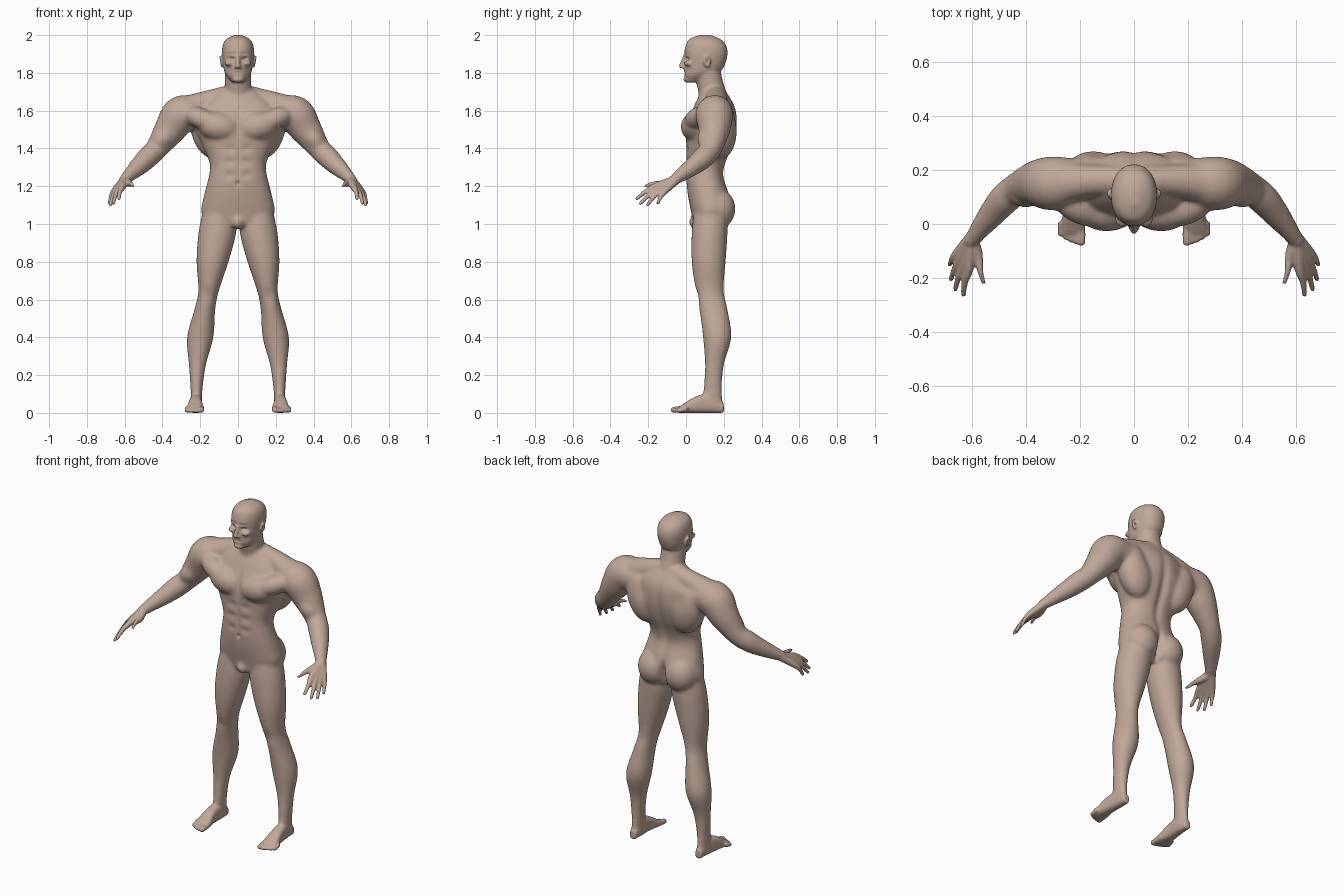
import bpy, bmesh, math
from mathutils import Vector, Matrix, Euler

if "Cube" in bpy.data.objects:
    bpy.data.objects.remove(bpy.data.objects["Cube"], do_unlink=True)

bm = bmesh.new()
SIDES = 40


def spline(stations, steps=6):
    """Catmull-Rom interpolation through rows of numbers."""
    last = len(stations) - 1
    for i in range(last):
        before, start, end, after = (stations[min(max(i + k, 0), last)] for k in range(-1, 3))
        for step in range(steps):
            t = step / steps
            row = []
            for p, q, r, s in zip(before, start, end, after):
                bend = 2 * p - 5 * q + 4 * r - s + t * (3 * (q - r) + s - p)
                row.append(q + t / 2 * (r - p + t * bend))
            yield row
    yield list(stations[last])


def skin_rings(rings, power=2):
    """Closed surface over rings given as centre, half axis, half axis."""
    loops = []
    for centre, across, along in rings:
        loop = []
        for k in range(SIDES):
            angle = math.tau * k / SIDES
            c, s = math.cos(angle), math.sin(angle)
            c = math.copysign(abs(c) ** (2 / power), c)
            s = math.copysign(abs(s) ** (2 / power), s)
            loop.append(bm.verts.new(centre + across * c + along * s))
        loops.append(loop)
    for lower, upper in zip(loops, loops[1:]):
        for k in range(SIDES):
            following = (k + 1) % SIDES
            bm.faces.new((lower[k], lower[following], upper[following], upper[k]))
    bm.faces.new(loops[0][::-1])
    bm.faces.new(loops[-1])


def blob(location, size, tilt=0, turn=0):
    """Ellipsoid, tilted about y and turned about z in degrees."""
    rotation = Euler((0, math.radians(tilt), math.radians(turn)))
    bmesh.ops.create_uvsphere(bm, u_segments=28, v_segments=18, radius=1,
                              matrix=Matrix.LocRotScale(Vector(location), rotation, Vector(size)))


def stack(stations, power=2):
    """Level sections. Rows: height, left x, right x, front y, back y."""
    rings = []
    for z, left, right, front, back in spline(stations):
        centre = Vector((left + right, front + back, 2 * z)) / 2
        rings.append((centre, Vector(((right - left) / 2, 0, 0)), Vector((0, (back - front) / 2, 0))))
    skin_rings(rings, power)


def centred_stack(stations, power):
    """Rows: height, half width, front y, back y."""
    stack([(z, -half, half, front, back) for z, half, front, back in stations], power)


def limb(stations):
    """Round tube with rounded ends. Rows: x, y, z, radius."""
    rows = list(spline(stations))
    points = [Vector(row[:3]) for row in rows]
    radii = [row[3] for row in rows]
    span = points[-1] - points[0]
    reference = Vector((0, 0, 0))
    reference[min(range(3), key=lambda axis: abs(span[axis]))] = 1
    rings = []
    for i, (point, radius) in enumerate(zip(points, radii)):
        tangent = (points[min(i + 1, len(points) - 1)] - points[max(i - 1, 0)]).normalized()
        across = tangent.cross(reference).normalized()
        rings.append((point, across * radius, tangent.cross(across) * radius))
    skin_rings(rings)
    for end in (0, -1):
        blob(points[end], [radii[end]] * 3)


def finger(root, knuckle, tip, thickness):
    """Runs from the wrist through the palm and bends at a raised middle joint."""
    joint = knuckle.lerp(tip, .55) + Vector((.004, 0, .006))
    widths = (.024, thickness * 1.5, thickness, thickness * .8)
    limb([(*point, width) for point, width in zip((root, knuckle, joint, tip), widths)])


# Leg
stack([(1.05, .01, .19, .04, .22), (.95, .01, .21, .03, .22), (.8, .05, .22, .03, .21),
       (.65, .1, .21, .05, .2), (.55, .12, .23, .07, .22), (.4, .13, .27, .09, .24),
       (.25, .17, .26, .1, .2), (.1, .19, .25, .09, .19), (.03, .19, .25, .08, .2)])

# Foot from heel to ball, then toes
rings = []
for y, inner, outer, top in spline([(.2, .2, .24, .05), (.14, .19, .25, .1), (.06, .19, .26, .09),
                                    (-.01, .18, .27, .05), (-.04, .18, .27, .03)]):
    centre = Vector(((inner + outer) / 2, y, top / 2))
    rings.append((centre, Vector(((outer - inner) / 2, 0, 0)), Vector((0, 0, top / 2))))
skin_rings(rings, 2.6)
for i in range(5):
    radius = .012 if i else .016
    x = .195 + .019 * i
    tip = -.066 + .002 * i * i
    limb([(x, 0, .024, radius), (x, tip + .03, .02, radius), (x, tip, radius, radius)])

# Shoulder slope and arm
limb([(.04, .16, 1.68, .055), (.15, .16, 1.65, .06), (.27, .15, 1.6, .08)])
limb([(.22, .16, 1.58, .085), (.3, .15, 1.58, .1), (.36, .15, 1.5, .085), (.43, .13, 1.4, .06),
      (.48, .09, 1.35, .058), (.53, .03, 1.3, .048), (.6, -.06, 1.235, .028)])
blob((.4, .11, 1.45), (.05, .05, .075), -40)

# Hand: fingers fan between the index and the little one
wrist = Vector((.6, -.05, 1.235))
for i in range(4):
    t = i / 3
    knuckle = Vector((.61, -.16, 1.2)).lerp(Vector((.655, -.11, 1.175)), t)
    tip = Vector((.63, -.26, 1.135)).lerp(Vector((.68, -.15, 1.11)), t)
    tip += Vector((.015, -.02, -.02)) * math.sin(math.pi * t)
    finger(wrist, knuckle, tip, .0125 - .001 * t)
finger(wrist, Vector((.575, -.12, 1.215)), Vector((.553, -.218, 1.2)), .0125)

# Chest, chest edge, side back muscle, buttock
blob((.1, .055, 1.515), (.115, .083, .08), -12)
blob((.2, .06, 1.56), (.11, .06, .055), -20, 25)
blob((.15, .185, 1.5), (.1, .085, .16), 14)
blob((.09, .17, 1.08), (.095, .092, .105))

# Ear rim and lobe
circle = [math.tau * k / 8 for k in range(9)]
limb([(.09 + .004 * math.sin(a), .112 + .014 * math.cos(a), 1.86 + .024 * math.sin(a), .006)
      for a in circle])
blob((.08, .11, 1.86), (.008, .016, .024))

# Nostril and cheekbone
blob((.012, -.014, 1.83), (.009, .012, .008))
blob((.045, .018, 1.85), (.025, .03, .016))

# Copy the side parts across
side_parts = bm.verts[:] + bm.edges[:] + bm.faces[:]
for item in bmesh.ops.duplicate(bm, geom=side_parts)["geom"]:
    if isinstance(item, bmesh.types.BMVert):
        item.co.x = -item.co.x

# Trunk
centred_stack([(.99, .09, .04, .19), (1.05, .19, .03, .23), (1.15, .18, .01, .23), (1.25, .155, 0, .2),
               (1.32, .15, 0, .21), (1.42, .19, 0, .25), (1.52, .23, 0, .27), (1.62, .2, .04, .26),
               (1.72, .08, .09, .2)], 2.3)
blob((0, .06, 1.01), (.035, .045, .04))

# Neck, head, nose, chin and mouth
limb([(0, .155, 1.64, .08), (0, .13, 1.73, .07), (0, .115, 1.8, .07)])
centred_stack([(1.75, .03, 0, .08), (1.79, .065, -.01, .16), (1.83, .077, -.01, .2), (1.9, .085, -.01, .22),
               (1.95, .08, 0, .21), (1.98, .06, .02, .18), (2, .02, .07, .13)], 2.15)
limb([(0, -.008, 1.89, .009), (0, -.018, 1.86, .01), (0, -.026, 1.836, .0125)])
blob((0, .008, 1.765), (.03, .022, .017))
blob((0, 0, 1.8), (.026, .016, .014))

# Fuse everything into one skin
bmesh.ops.recalc_face_normals(bm, faces=bm.faces[:])
mesh = bpy.data.meshes.new("body_parts")
bm.to_mesh(mesh)
bm.free()
body = bpy.data.objects.new("body", mesh)
bpy.context.collection.objects.link(body)
remesh = body.modifiers.new("fuse", "REMESH")
remesh.mode = "VOXEL"
remesh.voxel_size = .0055
fused = bpy.data.meshes.new_from_object(body.evaluated_get(bpy.context.evaluated_depsgraph_get()))
body.modifiers.clear()
body.data = fused
bpy.data.meshes.remove(mesh)

bm = bmesh.new()
bm.from_mesh(fused)


def relax(verts, times):
    for _ in range(times):
        bmesh.ops.smooth_vert(bm, verts=verts, factor=.5, use_axis_x=True, use_axis_y=True, use_axis_z=True)


# Soften the muscles more than the face, hands and feet
relax(bm.verts[:], 3)
relax([v for v in bm.verts if .11 < v.co.z < 1.72 and abs(v.co.x) < .56], 20)
bm.normal_update()

# Soft dents and bulges. Rows: x, z, width, height, depth
breast_and_navel = [(0, 1.52, .016, .07, .01), (0, 1.3, .014, .1, .006), (0, 1.215, .008, .01, .012)]
belly_and_knee = [(.045, z, .03, .02, -.006) for z in (1.26, 1.33, 1.4)] + [(.16, .62, .03, .04, -.008)]
eye_and_brow = [(.034, 1.875, .019, .011, .015), (.034, 1.874, .01, .006, -.006), (.03, 1.9, .025, .007, -.006)]
mouth_and_cheek = [(0, 1.8, .02, .01, -.005), (0, 1.8, .024, .003, .008), (.05, 1.815, .014, .02, .006)]
front_marks = breast_and_navel + belly_and_knee + eye_and_brow + mouth_and_cheek
back_marks = [(0, 1.4, .025, .2, .014), (0, 1.06, .016, .07, .04), (.12, 1.56, .05, .05, -.007)]
for v in bm.verts:
    facing = v.normal.y
    x, y, z = v.co
    for centre_x, centre_z, width, height, depth in front_marks if facing < 0 else back_marks:
        across, up = (abs(x) - centre_x) / width, (z - centre_z) / height
        fade = math.exp(-across * across - up * up) * min(1, 2 * abs(facing))
        v.co.y -= math.copysign(depth * fade, facing)
relax(bm.verts[:], 1)
for face in bm.faces:
    face.smooth = True
bm.to_mesh(fused)
bm.free()

# Skin colour
skin = bpy.data.materials.new("skin")
skin.use_nodes = True
tone = (.53, .39, .32, 1)
skin.diffuse_color = tone
skin.node_tree.nodes["Principled BSDF"].inputs["Base Color"].default_value = tone
fused.materials.clear()
fused.materials.append(skin)
